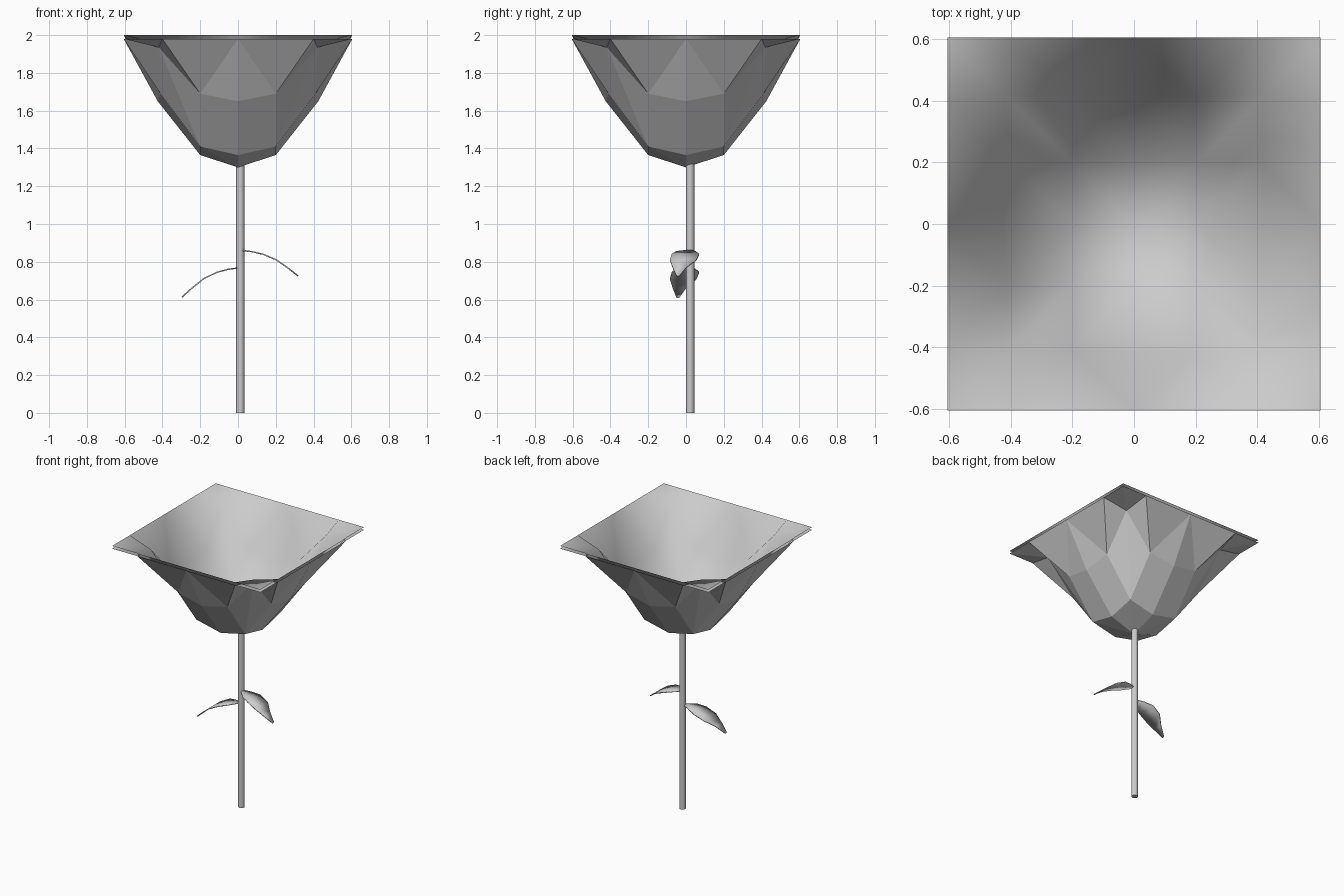
import bpy
import bmesh
from math import radians

cube = bpy.data.objects.get("Cube")
if cube:
    bpy.data.objects.remove(cube)

grey = bpy.data.materials.new("plain_grey")
grey.use_nodes = True
grey.diffuse_color = (0.6, 0.6, 0.6, 1)
grey.node_tree.nodes["Principled BSDF"].inputs["Base Color"].default_value = (0.6, 0.6, 0.6, 1)


def finish(name, bm):
    mesh = bpy.data.meshes.new(name)
    bm.to_mesh(mesh)
    bm.free()
    mesh.materials.append(grey)
    obj = bpy.data.objects.new(name, mesh)
    bpy.context.scene.collection.objects.link(obj)
    return obj


# One eighth of the square bowl, reflected around to make the whole sheet
P = {"a": (0, 0, 1.30), "b": (0.2, 0, 1.365), "c": (0.2, 0.2, 1.41),
     "d": (0.425, 0, 1.65), "e": (0.41, 0.2, 1.69), "f": (0.42, 0.42, 1.935),
     "g": (0.605, 0, 1.98), "h": (0.605, 0.4, 1.98), "k": (0.605, 0.605, 1.98)}
FACETS = ["abc", "bdec", "cef", "dge", "ghe", "hfe", "hkf"]


def bowl_sheet(name, lift, up):
    bm = bmesh.new()
    for sx in (1, -1):
        for sy in (1, -1):
            for swap in (False, True):
                for facet in FACETS:
                    pts = [P[n] for n in facet]
                    if swap:
                        pts = [(y, x, z) for x, y, z in pts]
                    bm.faces.new([bm.verts.new((sx * x, sy * y, z + lift)) for x, y, z in pts])
    bmesh.ops.remove_doubles(bm, verts=bm.verts, dist=0.001)
    bm.normal_update()
    for f in bm.faces:
        if (f.normal.z > 0) != up:
            f.normal_flip()
        f.smooth = up
    return finish(name, bm)


bowl_sheet("bowl_outside", 0, False)
bowl_sheet("bowl_lining", 0.02, True)

# Stem
bpy.ops.mesh.primitive_cylinder_add(vertices=16, radius=0.022, depth=1.32, location=(0.012, 0.022, 0.66))
stem = bpy.context.object
stem.name = "stem"
stem.data.materials.append(grey)
bpy.ops.object.shade_smooth_by_angle(angle=radians(40))

# Leaves: length along stem side, drop, and the two edges at each station
STATIONS = [(0, 0, 0.0, 0.03), (0.05, 0.006, -0.05, 0.05), (0.11, 0.02, -0.075, 0.07),
            (0.18, 0.05, -0.085, 0.055), (0.24, 0.092, -0.07, 0.0), (0.295, 0.135, -0.05, -0.035)]


def leaf(name, side, x0, top, drop_scale):
    bm = bmesh.new()
    rows = [[bm.verts.new((x0 + side * d, y, top - drop * drop_scale)) for y in (lo, hi)]
            for d, drop, lo, hi in STATIONS]
    for (p, q), (r, s) in zip(rows, rows[1:]):
        bm.faces.new((p, r, s, q) if side > 0 else (q, s, r, p))
    for f in bm.faces:
        f.smooth = True
    obj = finish(name, bm)
    solid = obj.modifiers.new("thickness", "SOLIDIFY")
    solid.thickness = 0.007


leaf("left_leaf", 1, 0.025, 0.863, 1.0)
leaf("right_leaf", -1, -0.005, 0.77, 1.15)
